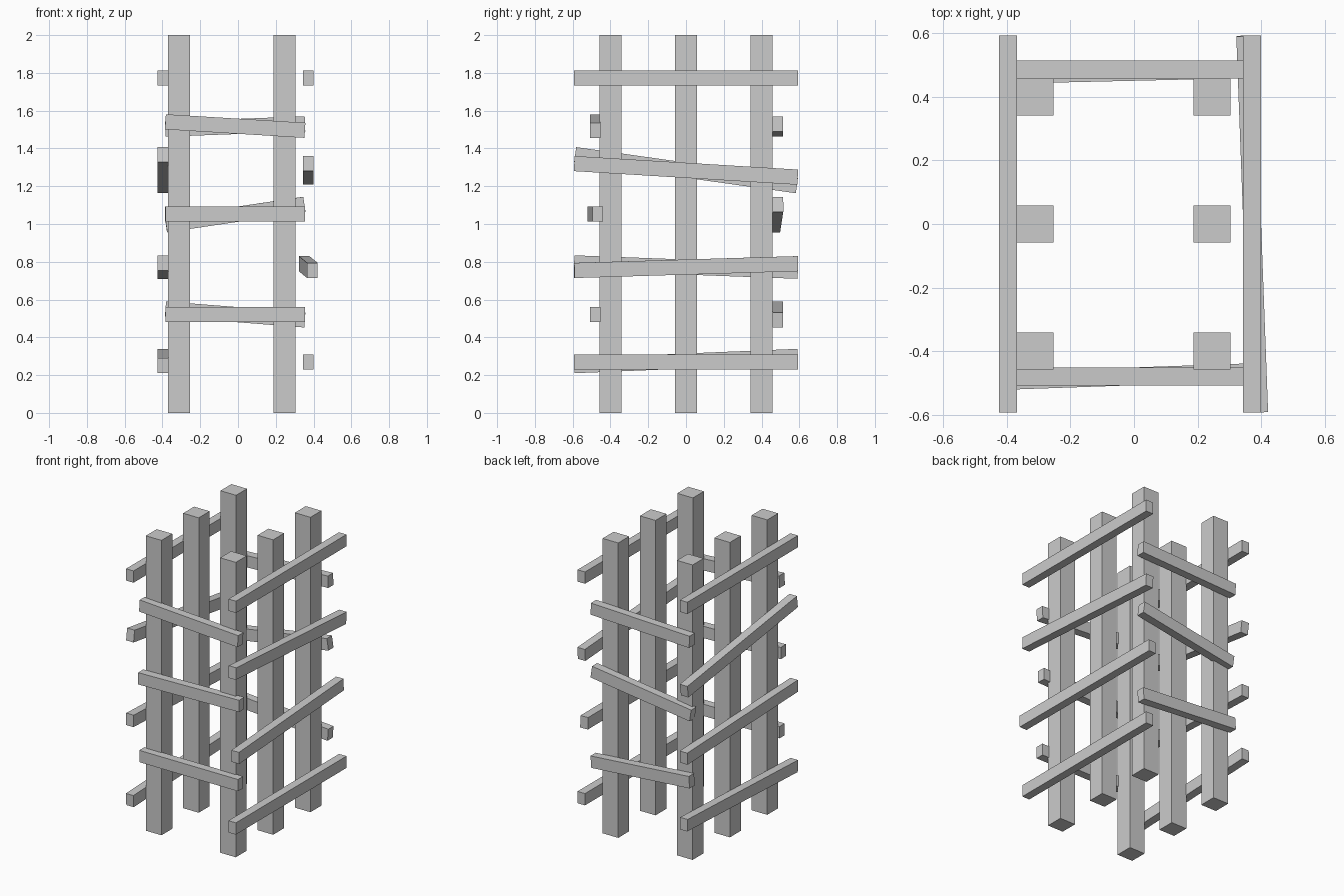
import bpy
from mathutils import Vector, Matrix

if "Cube" in bpy.data.objects:
    bpy.data.objects.remove(bpy.data.objects["Cube"])


def box(name, size, matrix):
    bpy.ops.mesh.primitive_cube_add(size=1)
    ob = bpy.context.object
    ob.name = name
    ob.data.transform(Matrix.Diagonal((*size, 1)))
    ob.matrix_world = matrix
    return ob


def rail(name, a, b, length):
    """Square-ended bar of fixed length aimed along a -> b, kept upright."""
    a, b = Vector(a), Vector(b)
    along = (b - a).normalized()
    side = Vector((0, 0, 1)).cross(along).normalized()
    up = along.cross(side)
    m = Matrix((along, side, up)).transposed().to_4x4()
    m.translation = (a + b) / 2
    box(name, (length, 0.056, 0.08), m)


# Six upright posts
for side, x in (("left", -0.312), ("right", 0.246)):
    for row, y in (("front", -0.4), ("middle", 0), ("back", 0.4)):
        box(f"{row}_{side}_post", (0.117, 0.117, 2), Matrix.Translation((x, y, 1)))

# Long side rails: x and z at the front end, x and z at the back end
left = [(-0.397, 0.25, -0.397, 0.299), (-0.397, 0.794, -0.397, 0.75),
        (-0.397, 1.368, -0.397, 1.202), (-0.397, 1.773, -0.397, 1.773)]
right = [(0.371, 0.27, 0.371, 0.27), (0.394, 0.754, 0.35, 0.79),
         (0.371, 1.32, 0.371, 1.248), (0.371, 1.773, 0.371, 1.773)]
for side, rails in (("left", left), ("right", right)):
    for i, (x0, z0, x1, z1) in enumerate(rails, 1):
        rail(f"{side}_rail_{i}", (x0, -0.592, z0), (x1, 0.592, z1), 1.185)

# Short end rails: y and z at the left end, y and z at the right end
front = [(-0.48, 0.52, -0.48, 0.52), (-0.493, 1.052, -0.467, 1.052),
         (-0.48, 1.541, -0.48, 1.496)]
back = [(0.486, 0.55, 0.486, 0.492), (0.47, 0.995, 0.487, 1.105),
        (0.486, 1.502, 0.486, 1.53)]
for side, rails in (("front", front), ("back", back)):
    for i, (y0, z0, y1, z1) in enumerate(rails, 1):
        rail(f"{side}_rail_{i}", (-0.385, y0, z0), (0.355, y1, z1), 0.74)
